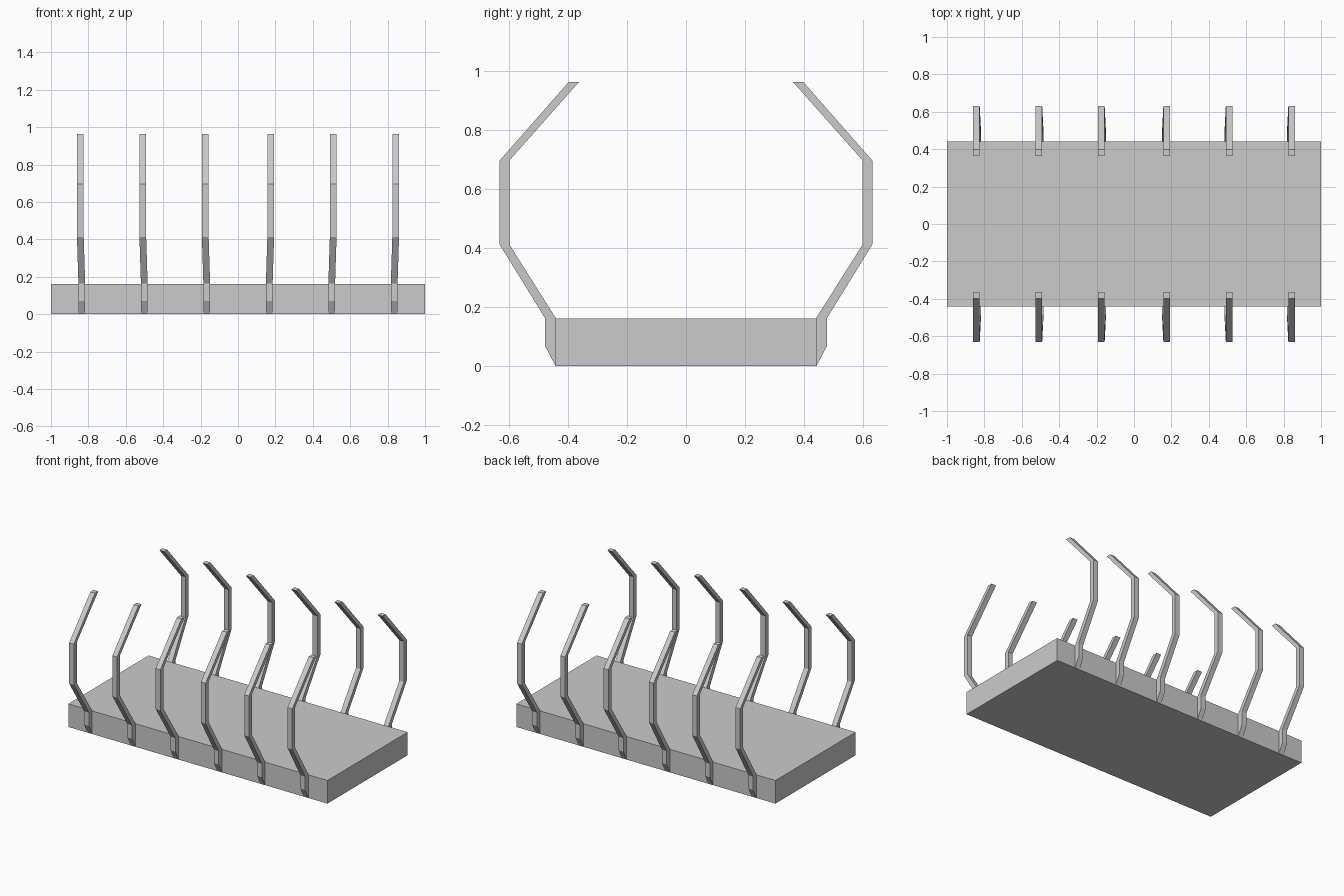
import bpy, bmesh

if "Cube" in bpy.data.objects:
    bpy.data.objects.remove(bpy.data.objects["Cube"])

DECK_Y, DECK_H = 0.442, 0.161
STAKE_W = 0.036
# stake sections going up: (inner y, inner z, outer y, outer z, outward shift in x)
SECTIONS = [
    (0.440, 0.161, 0.478, 0.163, 0.0),
    (0.599, 0.413, 0.632, 0.413, 0.008),
    (0.599, 0.697, 0.632, 0.697, 0.008),
    (0.363, 0.963, 0.398, 0.963, 0.008),
]
# foot sections share the same layout
FOOT = [(0.440, 0.0, 0.442, 0.0, 0.0), (0.440, 0.069, 0.478, 0.069, 0.0)]


def mesh_object(name, bm):
    bmesh.ops.recalc_face_normals(bm, faces=bm.faces)
    mesh = bpy.data.meshes.new(name)
    bm.to_mesh(mesh)
    bm.free()
    obj = bpy.data.objects.new(name, mesh)
    bpy.context.collection.objects.link(obj)
    return obj


def stake(name, x, side):
    bm = bmesh.new()
    lean = 1 if x > 0 else -1
    h = STAKE_W / 2
    rings = []
    for yi, zi, yo, zo, shift in FOOT + SECTIONS:
        cx = x + lean * shift
        rings.append([bm.verts.new(p) for p in (
            (cx - h, side * yi, zi), (cx + h, side * yi, zi),
            (cx + h, side * yo, zo), (cx - h, side * yo, zo))])
    for a, b in zip(rings, rings[1:]):
        for i in range(4):
            j = (i + 1) % 4
            bm.faces.new((a[i], a[j], b[j], b[i]))
    bm.faces.new(rings[0])
    bm.faces.new(rings[-1])
    return mesh_object(name, bm)


# flat deck
bm = bmesh.new()
bmesh.ops.create_cube(bm, size=1)
for v in bm.verts:
    v.co.x *= 2
    v.co.y *= 2 * DECK_Y
    v.co.z = (v.co.z + 0.5) * DECK_H
mesh_object("deck", bm)

# six bent stakes along each long side
for side, label in ((-1, "front"), (1, "back")):
    for i in range(6):
        stake(f"{label}_stake_{i + 1}", (i - 2.5) / 3 * 1.002, side)
